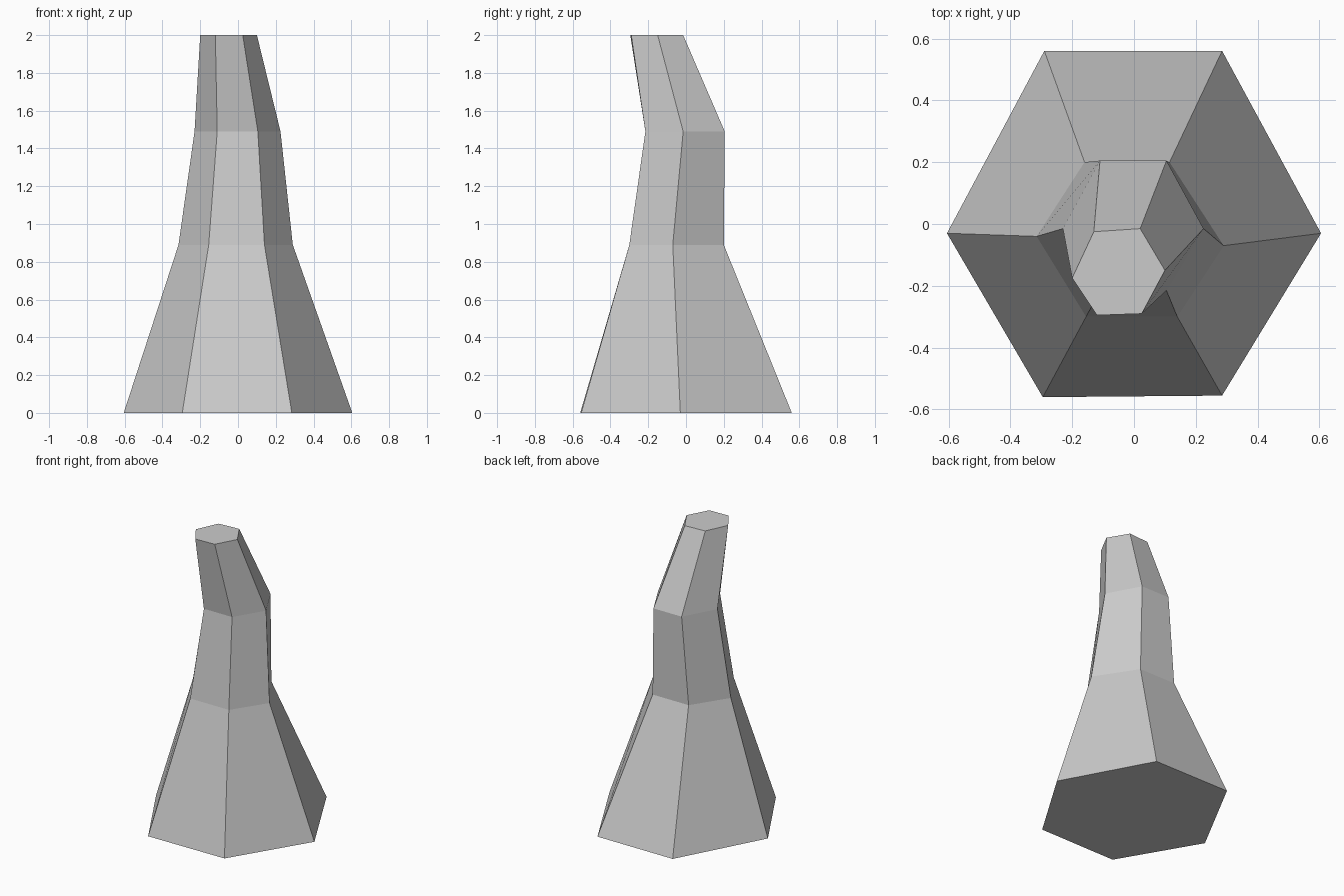
import bpy, bmesh

if "Cube" in bpy.data.objects:
    bpy.data.objects.remove(bpy.data.objects["Cube"])

# Hexagonal cross-sections from foot to bent tip: height, then (x, y) corners
sections = [
    (0.00, [(-.605, -.03), (-.29, .56), (.285, .56), (.605, -.03), (.285, -.555), (-.295, -.56)]),
    (0.89, [(-.315, -.04), (-.16, .20), (.115, .20), (.29, -.07), (.14, -.30), (-.155, -.30)]),
    (1.49, [(-.23, -.015), (-.11, .205), (.105, .205), (.225, -.015), (.105, -.215), (-.11, -.215)]),
    (2.00, [(-.20, -.175), (-.13, -.025), (.02, -.015), (.10, -.15), (.025, -.29), (-.12, -.295)]),
]

bm = bmesh.new()
rings = [[bm.verts.new((x, y, z)) for x, y in pts] for z, pts in sections]

# Side walls between neighbouring sections
for low, high in zip(rings, rings[1:]):
    for i in range(6):
        j = (i + 1) % 6
        bm.faces.new((low[i], low[j], high[j], high[i]))

# Flat base and tip
bm.faces.new(rings[0])
bm.faces.new(rings[-1])
bmesh.ops.recalc_face_normals(bm, faces=bm.faces)

mesh = bpy.data.meshes.new("bent_spire")
bm.to_mesh(mesh)
bm.free()
bpy.context.collection.objects.link(bpy.data.objects.new("bent_spire", mesh))
